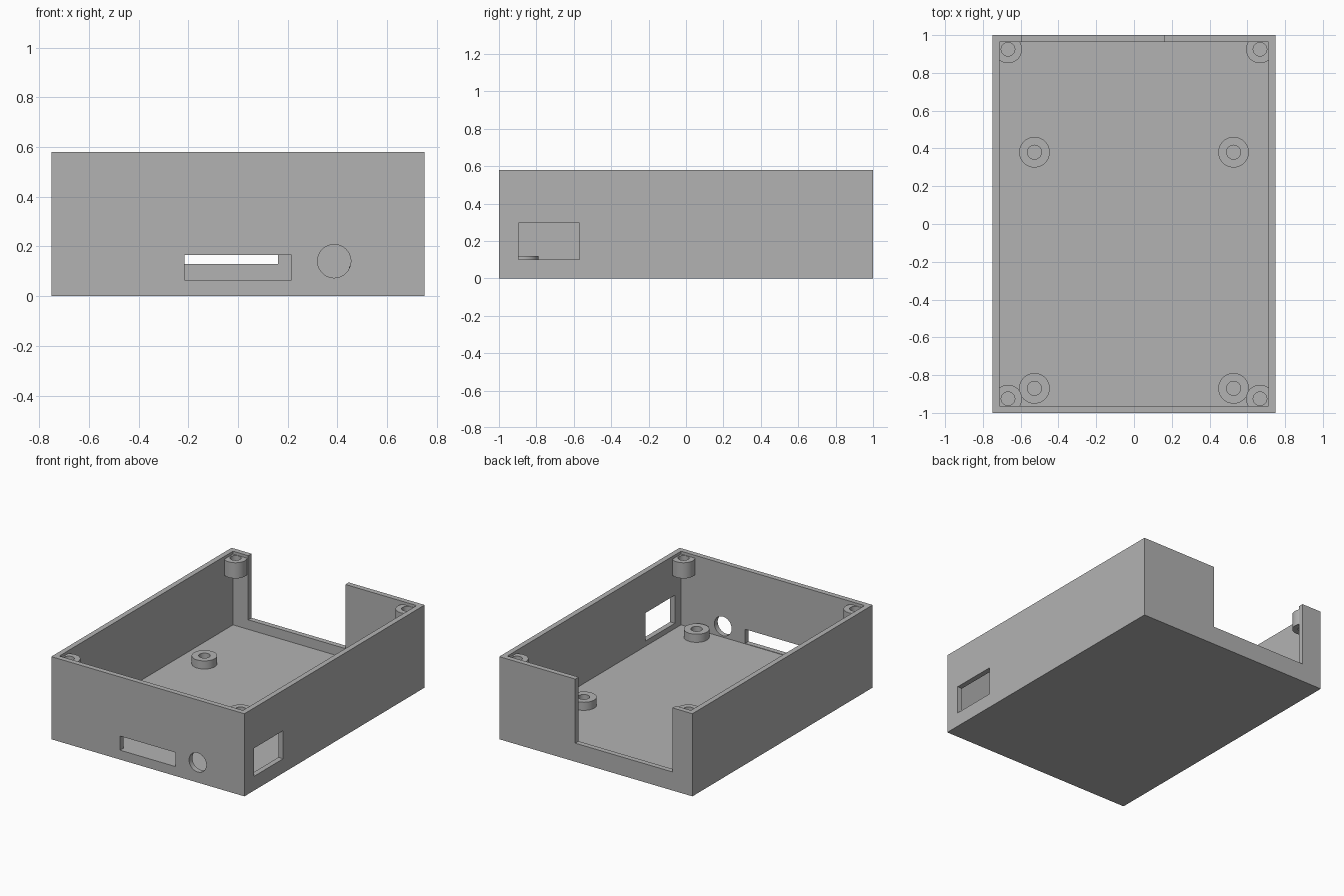
import bpy
import bmesh
import math
from mathutils import Matrix, Vector

if "Cube" in bpy.data.objects:
    bpy.data.objects.remove(bpy.data.objects["Cube"], do_unlink=True)

grey = bpy.data.materials.new("plain grey")
grey.use_nodes = True
grey.diffuse_color = (0.448, 0.448, 0.448, 1)
grey.node_tree.nodes["Principled BSDF"].inputs["Base Color"].default_value = grey.diffuse_color

WIDTH, DEPTH, HEIGHT = 1.5, 2.0, 0.58
WALL, FLOOR = 0.037, 0.063


def finish(name, bm):
    bmesh.ops.recalc_face_normals(bm, faces=bm.faces)
    mesh = bpy.data.meshes.new(name)
    bm.to_mesh(mesh)
    bm.free()
    mesh.materials.append(grey)
    obj = bpy.data.objects.new(name, mesh)
    bpy.context.collection.objects.link(obj)
    return obj


def box(name, x, y, z):
    """Box from (low, high) ranges along each axis."""
    low, high = (Vector(c) for c in zip(x, y, z))
    bm = bmesh.new()
    bmesh.ops.create_cube(bm, size=1, matrix=Matrix.Translation((low + high) / 2)
                          @ Matrix.Diagonal((high - low).to_4d()))
    return finish(name, bm)


def tube(name, x, y, bottom, top, outer, inner):
    """Hollow post made by spinning a rectangular section."""
    bm = bmesh.new()
    ring = [bm.verts.new((r, 0, z)) for r, z in
            ((inner, bottom), (outer, bottom), (outer, top), (inner, top))]
    edges = [bm.edges.new((ring[i], ring[i - 1])) for i in range(4)]
    bmesh.ops.spin(bm, geom=ring + edges, cent=(0, 0, 0), axis=(0, 0, 1),
                   angle=math.tau, steps=48)
    bmesh.ops.remove_doubles(bm, verts=bm.verts, dist=0.0005)
    bmesh.ops.translate(bm, verts=bm.verts, vec=(x, y, 0))
    obj = finish(name, bm)
    smooth(obj)


def smooth(obj):
    bpy.ops.object.select_all(action="DESELECT")
    obj.select_set(True)
    bpy.context.view_layer.objects.active = obj
    bpy.ops.object.shade_smooth_by_angle(angle=math.radians(30))


def cut(target, cutter):
    cutter.hide_render = True
    mod = target.modifiers.new("cut", "BOOLEAN")
    mod.operation = "DIFFERENCE"
    mod.solver = "EXACT"
    mod.object = cutter
    bpy.context.view_layer.objects.active = target
    bpy.ops.object.modifier_apply(modifier=mod.name)
    bpy.data.objects.remove(cutter, do_unlink=True)


# Open-topped case
hx, hy = WIDTH / 2, DEPTH / 2
case = box("case", (-hx, hx), (-hy, hy), (0, HEIGHT))
cut(case, box("cavity", (WALL - hx, hx - WALL), (WALL - hy, hy - WALL), (FLOOR, 1)))

# Back notch, front slot and side window
cut(case, box("back_notch", (-0.595, 0.16), (0.9, 1.1), (0.13, 1)))
cut(case, box("front_slot", (-0.215, 0.215), (-1.1, -0.9), (0.066, 0.165)))
cut(case, box("side_window", (0.65, 0.85), (-0.895, -0.57), (0.1, 0.297)))

# Round front socket hole
bm = bmesh.new()
bmesh.ops.create_cone(bm, cap_ends=True, segments=48, radius1=0.067, radius2=0.067, depth=0.2,
                      matrix=Matrix.Translation((0.387, -1, 0.141)) @ Matrix.Rotation(math.pi / 2, 4, "X"))
cut(case, finish("socket_hole", bm))
smooth(case)

# Screw posts in the top corners and board standoffs on the floor
for side, sx in (("right", -1), ("left", 1)):
    for end, sy, standoff_y in (("front", -1, -0.87), ("back", 1, 0.38)):
        tube(f"{side}_{end}_screw_post", sx * 0.667, sy * 0.925, 0.45, 0.56, 0.074, 0.036)
        tube(f"{side}_{end}_standoff", sx * 0.527, standoff_y, FLOOR - 0.01, 0.12, 0.081, 0.037)
